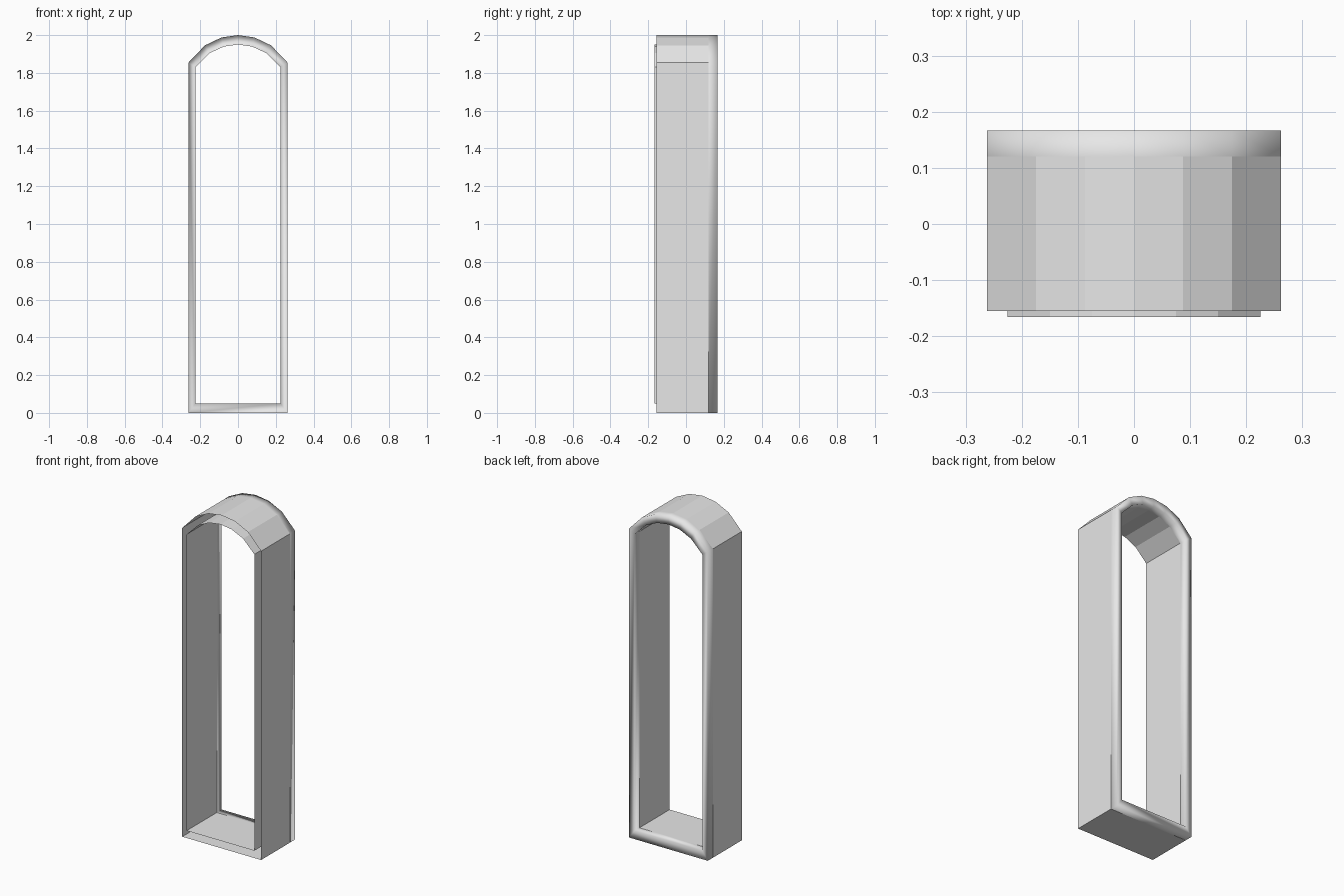
import bpy
import bmesh
import math

cube = bpy.data.objects.get("Cube")
if cube:
    bpy.data.objects.remove(cube, do_unlink=True)

GREY = (0.8, 0.8, 0.8, 1.0)
mat = bpy.data.materials.new("light grey")
mat.use_nodes = True
mat.diffuse_color = GREY
mat.node_tree.nodes["Principled BSDF"].inputs["Base Color"].default_value = GREY


def arch_outline(half, bottom, spring, apex, segments=6):
    """Rectangle closed by a shallow arc, counter-clockwise from the front."""
    rise = apex - spring
    radius = (half ** 2 + rise ** 2) / (2 * rise)
    points = [(-half, bottom), (half, bottom)]
    for i in range(segments + 1):
        x = half - 2 * half * i / segments
        points.append((x, apex - radius + math.sqrt(radius ** 2 - x ** 2)))
    return points


outer = arch_outline(0.262, 0.0, 1.855, 2.0)
inner = arch_outline(0.225, 0.05, 1.83, 1.95)

# Outer wall, rear rim and inner wall as one sheet, open at the front
FRONT, RIM, BACK = -0.155, 0.12, 0.167
sections = [(outer, FRONT), (outer, RIM), (outer, BACK),
            (inner, BACK), (inner, RIM), (inner, FRONT - 0.011)]

bm = bmesh.new()
rings = [[bm.verts.new((x, y, z)) for x, z in outline] for outline, y in sections]
for level, (a, b) in enumerate(zip(rings, rings[1:])):
    for i in range(len(a)):
        j = (i + 1) % len(a)
        face = bm.faces.new((a[i], b[i], b[j], a[j]))
        # The rear rim is softly shaded, the long walls stay flat
        face.smooth = level in (1, 2, 3)

# Crisp line where the rim meets the walls
for edge in bm.edges:
    if len({f.smooth for f in edge.link_faces}) == 2:
        edge.smooth = False

mesh = bpy.data.meshes.new("arched_frame")
bm.to_mesh(mesh)
bm.free()
mesh.materials.append(mat)
frame = bpy.data.objects.new("arched_frame", mesh)
bpy.context.collection.objects.link(frame)
